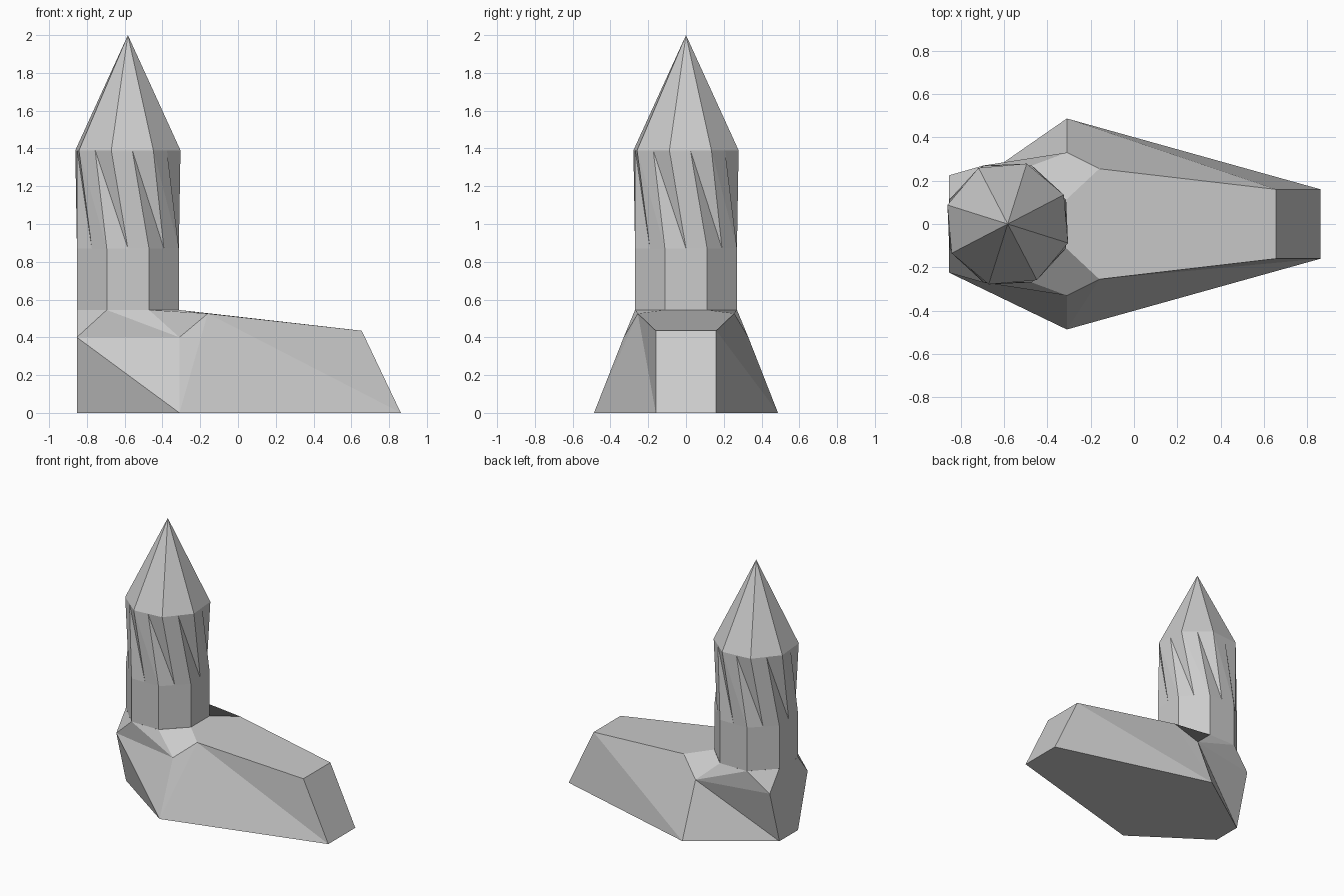
import bpy
import bmesh
from math import radians, cos, sin

if "Cube" in bpy.data.objects:
    bpy.data.objects.remove(bpy.data.objects["Cube"])

CX, R = -0.583, 0.292          # column axis and corner radius
Z0, Z1, Z2, Z3 = 0.545, 0.87, 1.39, 2.0


def make_object(name, verts, faces):
    me = bpy.data.meshes.new(name)
    me.from_pydata(verts, [], faces)
    bm = bmesh.new()
    bm.from_mesh(me)
    bmesh.ops.remove_doubles(bm, verts=bm.verts, dist=1e-4)
    bmesh.ops.recalc_face_normals(bm, faces=bm.faces)
    bm.to_mesh(me)
    bm.free()
    ob = bpy.data.objects.new(name, me)
    bpy.context.collection.objects.link(ob)
    return ob


def octagon(z, turn, mids=False):
    """Eight corners, optionally with the middle of every edge."""
    corners = [(CX + R * cos(radians(a + turn)), R * sin(radians(a + turn)), z)
               for a in [22.5 + 45 * i for i in range(8)]]
    if not mids:
        return corners
    ring = []
    for i, p in enumerate(corners):
        q = corners[(i + 1) % 8]
        ring += [p, tuple((u + v) / 2 for u, v in zip(p, q))]
    return ring


# straight lower column
low, high = octagon(Z0, 0), octagon(Z1, 0)
make_object("column", low + high,
            [(i, (i + 1) % 8, (i + 1) % 8 + 8, i + 8) for i in range(8)])

# twisted upper column
n = 16
faces = []
for i in range(n):
    j = (i + 1) % n
    faces += [(i, j, j + n), (i, j + n, i + n)]
make_object("twisted_column", octagon(Z1, 0, True) + octagon(Z2, -40, True), faces)

# pointed top
make_object("spire", octagon(Z2, -40) + [(CX, 0, Z3)],
            [(i, (i + 1) % 8, 8) for i in range(8)])

# wedge base: one side's points, mirrored in y
k, h, xb = 0.112, 0.27, CX - 0.27
half = {
    "P": (xb, 0.11, 0), "Q": (-0.31, 0.487, 0), "R": (0.862, 0.16, 0),
    "E": (0.655, 0.16, 0.435), "C": (-0.16, 0.255, 0.526),
    "B": (-0.31, 0.33, 0.40), "H": (xb, 0.225, 0.40),
    "A": (CX + k, h, Z0), "D": (CX + h, k, Z0),
    "F": (CX - k, h, Z0), "G": (xb, k, Z0),
}
verts, index = [], {}
for side in (1, -1):
    for key, (x, y, z) in half.items():
        index[key if side > 0 else key.lower()] = len(verts)
        verts.append((x, y * side, z))
panels = ["PQRrqp", "RErer"[:2] + "er", "ECDdce", "PHGghp",   # floor, toe, top, heel
          "ABCD", "abcd", "FGH", "fgh",                       # corner facets
          "PQB", "PBH", "HBF", "BAF",                         # back-side heel wall
          "hpq", "hqb", "hbf", "baf",                         # front-side heel wall
          "QRE", "QEC", "QCB",                                # back-side wall
          "qrc", "rec", "qcb"]                                # front-side wall
make_object("base", verts, [[index[c] for c in p] for p in panels])
